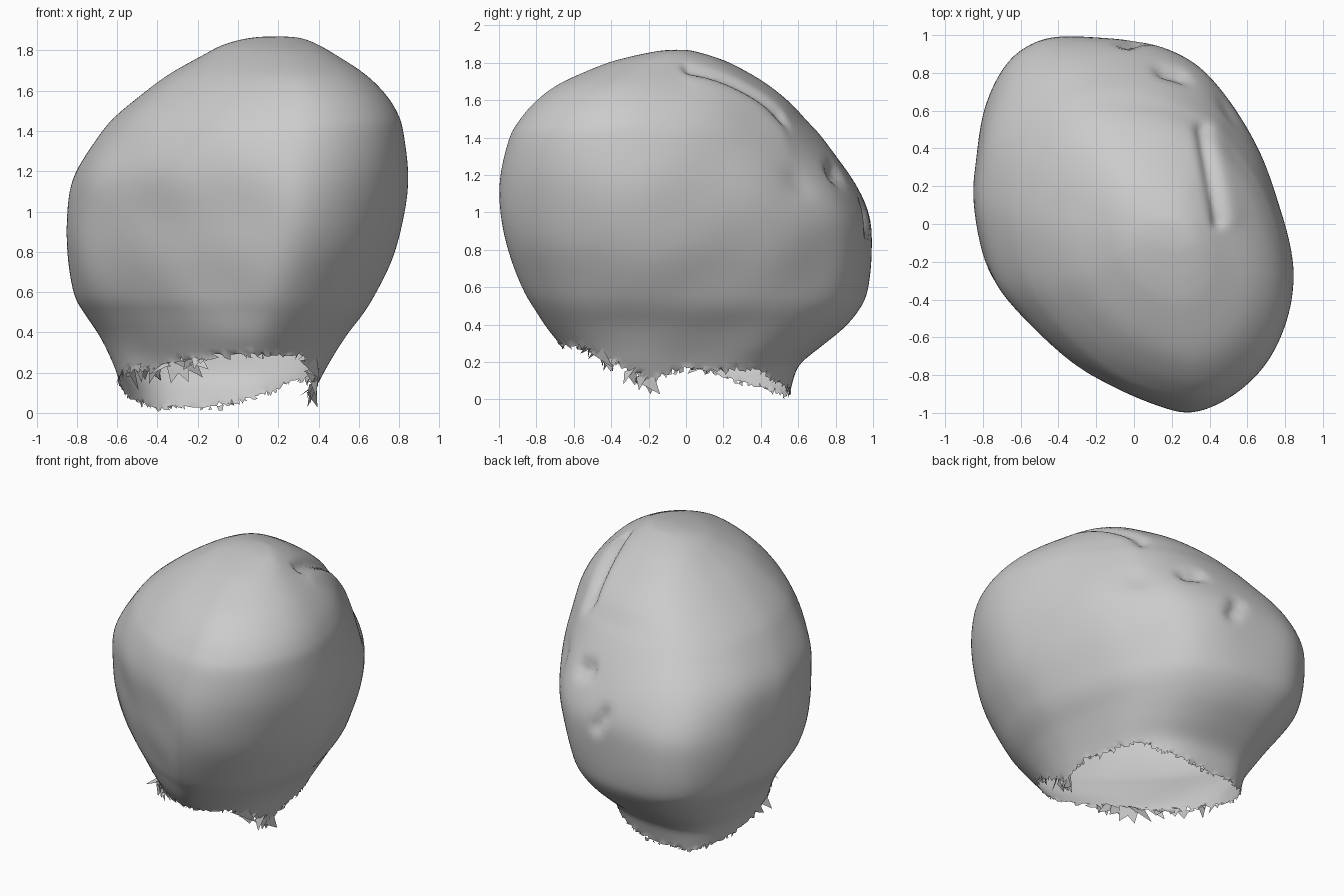
import bpy, bmesh, math, random
from mathutils import Vector

random.seed(4)
if "Cube" in bpy.data.objects:
    bpy.data.objects.remove(bpy.data.objects["Cube"], do_unlink=True)

# Plan outline, and height rows of (z, x min, x max, y min, y max)
OUTLINE = [(.83, -.1), (.75, .2), (.65, .47), (.5, .7), (.35, .86), (.15, .95), (-.1, .99),
           (-.4, 1), (-.58, .93), (-.7, .8), (-.79, .6), (-.83, .35), (-.845, .1), (-.77, -.25),
           (-.6, -.47), (-.4, -.65), (-.2, -.79), (.1, -.94), (.3, -1), (.5, -.92), (.67, -.75),
           (.8, -.5), (.845, -.3)]
ROWS = [(0, -.56, .32, -.52, .55), (.1, -.58, .37, -.56, .57), (.2, -.6, .42, -.61, .61),
        (.3, -.64, .475, -.67, .73), (.4, -.69, .54, -.75, .85), (.5, -.755, .62, -.815, .93),
        (.6, -.81, .68, -.87, .97), (.8, -.845, .775, -.95, .99), (1, -.845, .825, -.99, .98),
        (1.2, -.81, .845, -.995, .885), (1.4, -.68, .825, -.95, .74), (1.5, -.59, .795, -.895, .65),
        (1.6, -.47, .73, -.81, .56), (1.7, -.33, .625, -.68, .43), (1.8, -.16, .47, -.46, .26),
        (1.84, -.08, .4, -.33, .16), (1.865, .01, .34, -.21, .07), (1.877, .1, .28, -.13, .01),
        (1.88, .19, .19, -.06, -.06)]
# Height of the torn edge by compass angle
RIM = [(0, .17), (45, .17), (65, .1), (90, .04), (120, .03), (140, .08), (180, .2), (225, .24),
       (270, .29), (305, .3), (320, .22), (335, .12), (360, .17)]
SLANT = -.25   # lean of the oval used towards the crown and the base


def spline(points, steps, closed=False):
    """Smooth curve through points of any dimension."""
    n, out = len(points), []
    for i in range(n if closed else n - 1):
        pick = [points[(i + k) % n] if closed else points[min(max(i + k, 0), n - 1)]
                for k in (-1, 0, 1, 2)]
        for s in range(steps):
            t = s / steps
            out.append([b + t * (c - a) / 2 + t * t * (a - 2.5 * b + 2 * c - d / 2)
                        + t ** 3 * (1.5 * (b - c) + (d - a) / 2) for a, b, c, d in zip(*pick)])
    return out if closed else out + [list(points[-1])]


def ease(value, start, end):
    t = min(max((value - start) / (end - start), 0), 1)
    return t * t * (3 - 2 * t)


def section_point(row, x, y):
    """Outline point fitted to a height row, rounder near the crown and base."""
    z, x0, x1, y0, y1 = row
    u, v = x / .845, y
    oval = math.sqrt((u * u + v * v - 2 * SLANT * u * v) / (1 - SLANT ** 2))
    blend = .6 * ease(z, .9, 1.4) + .4 * ease(z, .7, .3)
    size = 1 + blend * (1 / oval - 1)
    # the base leans towards the back right corner
    corner = (u + v) / math.hypot(u, v) / math.sqrt(2)
    shift = .035 * abs(corner) ** 5 * ease(z, .75, .2)
    return ((x0 + x1) / 2 + u * size * (x1 - x0) / 2 + shift,
            (y0 + y1) / 2 + v * size * (y1 - y0) / 2 + shift, z)


def rim_angle(p):
    return math.degrees(math.atan2(p.y, p.x + .1)) % 360


def rim_height(p):
    angle = rim_angle(p)
    for (a, h), (b, k) in zip(RIM, RIM[1:]):
        if a <= angle <= b:
            return h + (k - h) * (angle - a) / (b - a)


def dent(p, a, b, width, depth):
    """Depth of a groove from a to b, felt at p, in a flat projection."""
    p, a, b = Vector(p), Vector(a), Vector(b)
    t = min(max((p - a).dot(b - a) / (b - a).length_squared, 0), 1)
    return depth * math.exp(-((p - a.lerp(b, t)).length / width) ** 2)


def add_object(name, bm, material):
    mesh = bpy.data.meshes.new(name)
    bm.to_mesh(mesh)
    bm.free()
    mesh.materials.append(material)
    ob = bpy.data.objects.new(name, mesh)
    bpy.context.collection.objects.link(ob)
    return ob


grey = bpy.data.materials.new("stone grey")
grey.use_nodes = True
grey.diffuse_color = (.6, .6, .6, 1)
grey.node_tree.nodes["Principled BSDF"].inputs["Base Color"].default_value = (.6, .6, .6, 1)

# Domed shell
outline, rows = spline(OUTLINE, 7, True), spline(ROWS, 6)
bm = bmesh.new()
rings = [[bm.verts.new(section_point(row, x, y)) for x, y in outline] for row in rows[:-1]]
count = len(outline)
for low, high in zip(rings, rings[1:]):
    for i in range(count):
        j = (i + 1) % count
        bm.faces.new((low[i], low[j], high[j], high[i]))
z, x0, x1, y0, y1 = rows[-1]
crown = bm.verts.new((x0, y0, z))
for i in range(count):
    bm.faces.new((rings[-1][i], rings[-1][(i + 1) % count], crown))
for _ in range(4):
    bmesh.ops.smooth_vert(bm, verts=[v for v in bm.verts if not v.is_boundary], factor=.5,
                          use_axis_x=True, use_axis_y=True, use_axis_z=True)

# Fold and dimples pressed into the shell
bm.normal_update()
for v in bm.verts:
    p = v.co.copy()
    push = .003 * math.sin(9 * p.x + 5 * p.z) * math.sin(8 * p.y - 6 * p.z)
    if p.z > 1.2:
        push += dent((p.x, p.y), (.45, .02), (.36, .5), .035, .03)
        push -= dent((p.x, p.y), (.52, .05), (.43, .5), .06, .008)
    if p.y > .4:
        push += dent((p.x, p.z), (.16, 1.23), (.24, 1.21), .045, .04)
        push += dent((p.x, p.z), (-.04, 1.03), (.01, .94), .045, .035)
        push += dent((p.x, p.z), (.5, 1.15), (.5, 1.2), .05, .012)
    v.co -= v.normal * push

# Torn lower edge
bmesh.ops.triangulate(bm, faces=bm.faces[:])
torn = []
for f in bm.faces:
    c = f.calc_center_median()
    if c.z < .4 and c.z < rim_height(c) + random.uniform(-.012, .012):
        torn.append(f)
bmesh.ops.delete(bm, geom=torn, context='FACES')
edge = [v for v in bm.verts if v.is_boundary]
for v in edge:
    v.co += Vector([random.uniform(-.008, .008) for _ in range(3)])
anchors = [v.co.copy() for v in edge]
shell = add_object("dome_shell", bm, grey)

# Loose shards hanging from the most ragged stretches of the edge
bm = bmesh.new()
for a in anchors:
    angle = rim_angle(a)
    if not (170 < angle < 262 or 312 < angle < 345) or random.random() > .4:
        continue
    out = Vector((a.x + .1, a.y, 0)).normalized()
    side = Vector((-out.y, out.x, 0))
    size = random.uniform(.05, .12)
    tip = a + out * random.uniform(-.8, .6) * size + side * random.uniform(-1, 1) * size
    tip.z = max(a.z - random.uniform(.2, 1) * size, .04)
    corners = (a + side * size * .5 + Vector((0, 0, .02)), a - side * size * .5, tip)
    bm.faces.new([bm.verts.new(c) for c in corners])
shards = add_object("torn_edge_shards", bm, grey)

# Smooth dome, set on the ground
bpy.ops.object.select_all(action='DESELECT')
shell.select_set(True)
bpy.context.view_layer.objects.active = shell
bpy.ops.object.shade_smooth_by_angle(angle=math.radians(35))
lowest = min(v.co.z for ob in (shell, shards) for v in ob.data.vertices)
for ob in (shell, shards):
    for v in ob.data.vertices:
        v.co.z -= lowest
